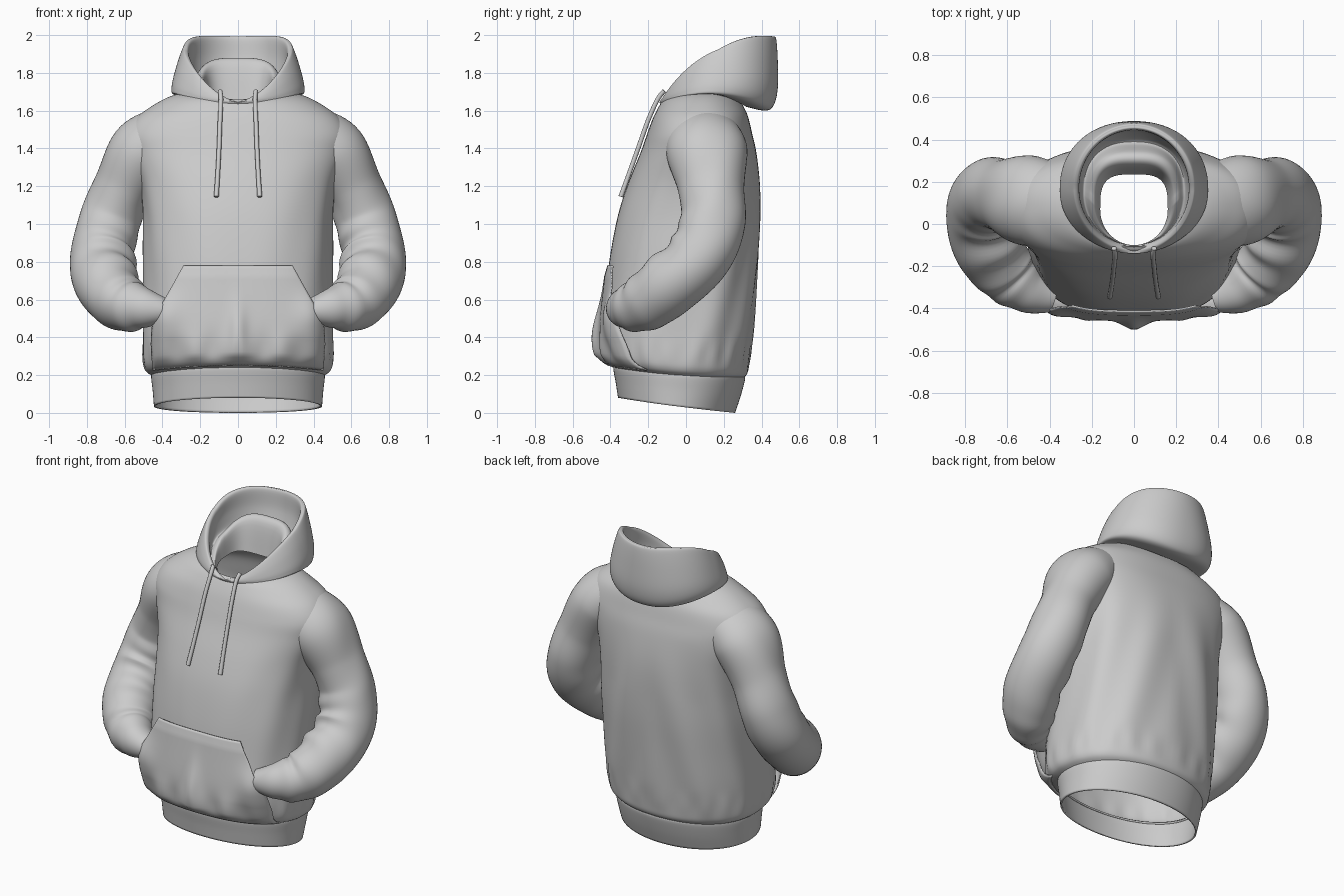
import bpy
from math import sin, cos, pi, exp
from mathutils import Vector
from mathutils.bvhtree import BVHTree

if "Cube" in bpy.data.objects:
    bpy.data.objects.remove(bpy.data.objects["Cube"])


def smooth(keys, n):
    """Catmull-Rom interpolation of a list of number tuples."""
    k = [keys[0]] + list(keys) + [keys[-1]]
    out = []
    for i in range(1, len(k) - 2):
        for s in range(n):
            u = s / n
            out.append([0.5 * (2 * b + (c - a) * u + (2 * a - 5 * b + 4 * c - d) * u * u
                               + (3 * b - a - 3 * c + d) * u ** 3)
                        for a, b, c, d in zip(*k[i - 1:i + 3])])
    out.append(list(keys[-1]))
    return out


def grid(rows, closed=True):
    """Vertices and quads joining rows of points."""
    m = len(rows[0])
    faces = []
    for i in range(len(rows) - 1):
        for j in range(m if closed else m - 1):
            a, b = i * m + j, i * m + (j + 1) % m
            faces.append((a, b, b + m, a + m))
    return [p for r in rows for p in r], faces


def skin(name, rows, closed=True, cap=False, thick=0, mirror=False):
    """Smooth surface object through rows of points."""
    verts, faces = grid(rows, closed)
    if cap:
        m = len(rows[0])
        faces.append(tuple(reversed(range(m))))
        faces.append(tuple(range(len(verts) - m, len(verts))))
    mesh = bpy.data.meshes.new(name)
    mesh.from_pydata(verts, [], faces)
    mesh.update()
    ob = bpy.data.objects.new(name, mesh)
    bpy.context.collection.objects.link(ob)
    bpy.context.view_layer.objects.active = ob
    ob.select_set(True)
    bpy.ops.object.shade_smooth_by_angle(angle=1.0)
    ob.select_set(False)
    if mirror:
        ob.modifiers.new("mirror", 'MIRROR').use_mirror_merge = False
    if thick:
        mod = ob.modifiers.new("cloth", 'SOLIDIFY')
        mod.thickness, mod.offset = thick, -1


def ring(hw, yf, yb, zf, zs, zb, p=2.0, v=0.0, fold=None, front_p=None, n=112):
    """Closed loop: half width, front/back y, front/side/back z, squareness, front V."""
    mid, half, pts = (yf + yb) / 2, (yb - yf) / 2, []
    for j in range(n):
        t = 2 * pi * j / n
        s, c = sin(t), cos(t)
        z = zs - (zb - zf) / 2 * c + ((zf + zb) / 2 - zs) * c * c
        if c > 0:
            z += v * abs(sin(2 * t))
        q = front_p if front_p and c > 0 else p
        f = 1 + (fold(t, z) if fold else 0)
        x = hw * abs(s) ** (2 / q) * (1 if s > 0 else -1)
        y = -half * abs(c) ** (2 / q) * (1 if c > 0 else -1)
        pts.append((x * f, mid + y * f, z))
    return pts


def tube(name, keys, n, sides, fold=None):
    """Mirrored pair of round tubes through (x, y, z, radius) keys."""
    path = smooth(keys, n)
    c = [Vector(p[:3]) for p in path]
    rows, d0, u = [], None, None
    for i, p in enumerate(path):
        d = (c[min(i + 1, len(c) - 1)] - c[max(i - 1, 0)]).normalized()
        if u is None:
            u = Vector((1, 0, 0)).cross(d).cross(d).normalized() * -1
        else:
            u = d0.rotation_difference(d) @ u
        w, d0, row = d.cross(u), d, []
        for j in range(sides):
            a = 2 * pi * j / sides
            out = u * cos(a) + w * sin(a)
            r = p[3] * (1 + (fold(i / (len(path) - 1), out) if fold else 0))
            row.append(c[i] + out * r)
        rows.append(row)
    skin(name, rows, cap=True, mirror=True)


# Torso shell with gathers above the hem and long diagonal folds at the back
def torso_fold(t, z):
    back = 0.5 - 0.5 * cos(t)
    fade = max(0, min(1, (z - 0.22) / 0.2, (1.4 - z) / 0.4))
    return (fade * (0.003 + 0.014 * back) * sin(10 * abs(t - pi) + 5 * z)
            + 0.008 * sin(22 * t) * exp(-((z - 0.31) / 0.07) ** 2))


torso_keys = [
    (0.45, -0.37, 0.30, 0.235, 0.195, 0.18, 2.1),
    (0.49, -0.42, 0.325, 0.26, 0.225, 0.21, 2.2),
    (0.505, -0.445, 0.335, 0.32, 0.29, 0.27, 2.3),
    (0.505, -0.445, 0.355, 0.46, 0.45, 0.44, 2.4),
    (0.50, -0.425, 0.375, 0.65, 0.65, 0.65, 2.4),
    (0.50, -0.40, 0.39, 0.85, 0.85, 0.85, 2.4),
    (0.50, -0.36, 0.395, 1.05, 1.05, 1.05, 2.4),
    (0.52, -0.305, 0.39, 1.22, 1.22, 1.22, 2.4),
    (0.57, -0.24, 0.372, 1.38, 1.37, 1.38, 2.4),
    (0.59, -0.205, 0.35, 1.48, 1.47, 1.48, 2.4),
    (0.54, -0.175, 0.328, 1.56, 1.56, 1.57, 2.4),
    (0.45, -0.145, 0.30, 1.62, 1.628, 1.63, 2.2),
    (0.36, -0.125, 0.27, 1.65, 1.675, 1.67, 2.1),
    (0.27, -0.11, 0.25, 1.66, 1.70, 1.68, 2.0)]
skin("torso", [ring(*k, fold=torso_fold) for k in smooth(torso_keys, 6)], thick=0.01)

# Ribbed hem band, tilted so that the back hangs lower
band_keys = [(0.445, -0.36, 0.26, 0.08, 0.035, 0.0, 2.05),
             (0.452, -0.372, 0.29, 0.16, 0.12, 0.09, 2.1),
             (0.46, -0.385, 0.313, 0.235, 0.195, 0.18, 2.1),
             (0.45, -0.375, 0.305, 0.25, 0.212, 0.195, 2.1)]
skin("hem_band", [ring(*k) for k in smooth(band_keys, 5)], thick=0.01)

# Hood: outside from the neck seam up to the rim, then inside down to the neck hole
hood_keys = [
    (0.30, -0.11, 0.32, 1.63, 1.69, 1.62, 2.0, 0.0),
    (0.345, -0.132, 0.42, 1.635, 1.69, 1.60, 2.1, 0.0),
    (0.352, -0.138, 0.465, 1.64, 1.715, 1.63, 2.2, 0.005),
    (0.345, -0.14, 0.486, 1.645, 1.765, 1.72, 2.2, 0.01),
    (0.322, -0.138, 0.486, 1.645, 1.845, 1.86, 2.1, 0.02),
    (0.295, -0.13, 0.478, 1.645, 1.912, 1.975, 2.0, 0.03),
    (0.28, -0.12, 0.464, 1.645, 1.925, 1.992, 2.0, 0.03),
    (0.262, -0.108, 0.447, 1.635, 1.908, 1.978, 2.0, 0.025),
    (0.258, -0.10, 0.435, 1.625, 1.83, 1.86, 2.1, 0.015),
    (0.24, -0.10, 0.39, 1.62, 1.76, 1.75, 2.4, 0.0),
    (0.208, -0.10, 0.335, 1.62, 1.78, 1.87, 2.9, 0.0),
    (0.18, -0.10, 0.275, 1.61, 1.76, 1.85, 3.2, 0.0),
    (0.16, -0.10, 0.235, 1.60, 1.66, 1.66, 3.4, 0.0)]
skin("hood", [ring(*k, front_p=2.0) for k in smooth(hood_keys, 6)])


# Sleeves: bent arms with hands tucked in the pocket, creased at the elbow and cuff
def sleeve_fold(s, out):
    inner = max(0, 0.4 - out.x * 0.6 - out.y * 0.4 + out.z * 0.3)
    elbow = exp(-((s - 0.56) / 0.16) ** 2)
    cuff = exp(-((s - 0.8) / 0.08) ** 2)
    wide = 0.24 * out.y ** 2 * max(0, 1 - s / 0.5)
    return (wide + 0.06 * inner * elbow * sin(50 * s + 3 * out.z)
            + 0.035 * cuff * sin(70 * s + 2 * out.x) + 0.015 * sin(25 * s + 4 * out.y))


tube("sleeve", [(0.375, 0.09, 1.465, 0.16), (0.505, 0.11, 1.375, 0.182),
                (0.61, 0.135, 1.19, 0.157), (0.68, 0.14, 1.01, 0.163),
                (0.718, 0.07, 0.83, 0.17), (0.695, -0.085, 0.68, 0.168),
                (0.61, -0.225, 0.58, 0.148), (0.50, -0.315, 0.555, 0.11),
                (0.38, -0.355, 0.54, 0.065)], 10, 48, sleeve_fold)

# Kangaroo pocket: hangs flatter than the torso front, pushed out by the hands
drape = [ring(*k[:6], p=2.3 + 0.8 * max(0, min(1, (k[4] - 0.2) / 0.2)))
         for k in smooth(torso_keys[:8], 6)]
drape_tree = BVHTree.FromPolygons(*grid(drape))
rows, nu, nv = [], 60, 36
for i in range(nv + 1):
    z = 0.25 + 0.53 * i / nv
    half = 0.45 + 0.012 * sin(pi * min(1, (z - 0.25) / 0.27))
    if z > 0.52:
        half -= 0.16 * ((z - 0.52) / 0.26) ** 0.9
    row = []
    for j in range(nu + 1):
        x = half * (2 * j / nu - 1)
        zz = z - 0.025 * (x / 0.45) ** 2 * (1 - i / nv)
        hit = drape_tree.ray_cast(Vector((x, -2, zz)), Vector((0, 1, 0)))[0]
        y = hit.y if hit else -0.38
        edge = min(1, i / 4, (nv - i) / 4)
        ridge = 0.036 * exp(-(x / 0.045) ** 2) * exp(-((z - 0.40) / 0.16) ** 2)
        hand = 0.05 * exp(-((abs(x) - 0.42) / 0.10) ** 2 - ((z - 0.53) / 0.12) ** 2)
        gather = 0.010 * sin(34 * abs(x)) * exp(-((z - 0.33) / 0.09) ** 2)
        row.append((x, y - 0.007 - edge * (0.009 + ridge + hand + gather), zz))
    rows.append(row)
skin("front_pocket", rows, closed=False, thick=0.008)

# Drawstrings
tube("drawstring", [(0.095, -0.115, 1.705, 0.012), (0.09, -0.15, 1.66, 0.012),
                    (0.095, -0.20, 1.55, 0.012), (0.10, -0.25, 1.41, 0.012),
                    (0.107, -0.30, 1.27, 0.012), (0.115, -0.345, 1.145, 0.013)], 6, 12)
